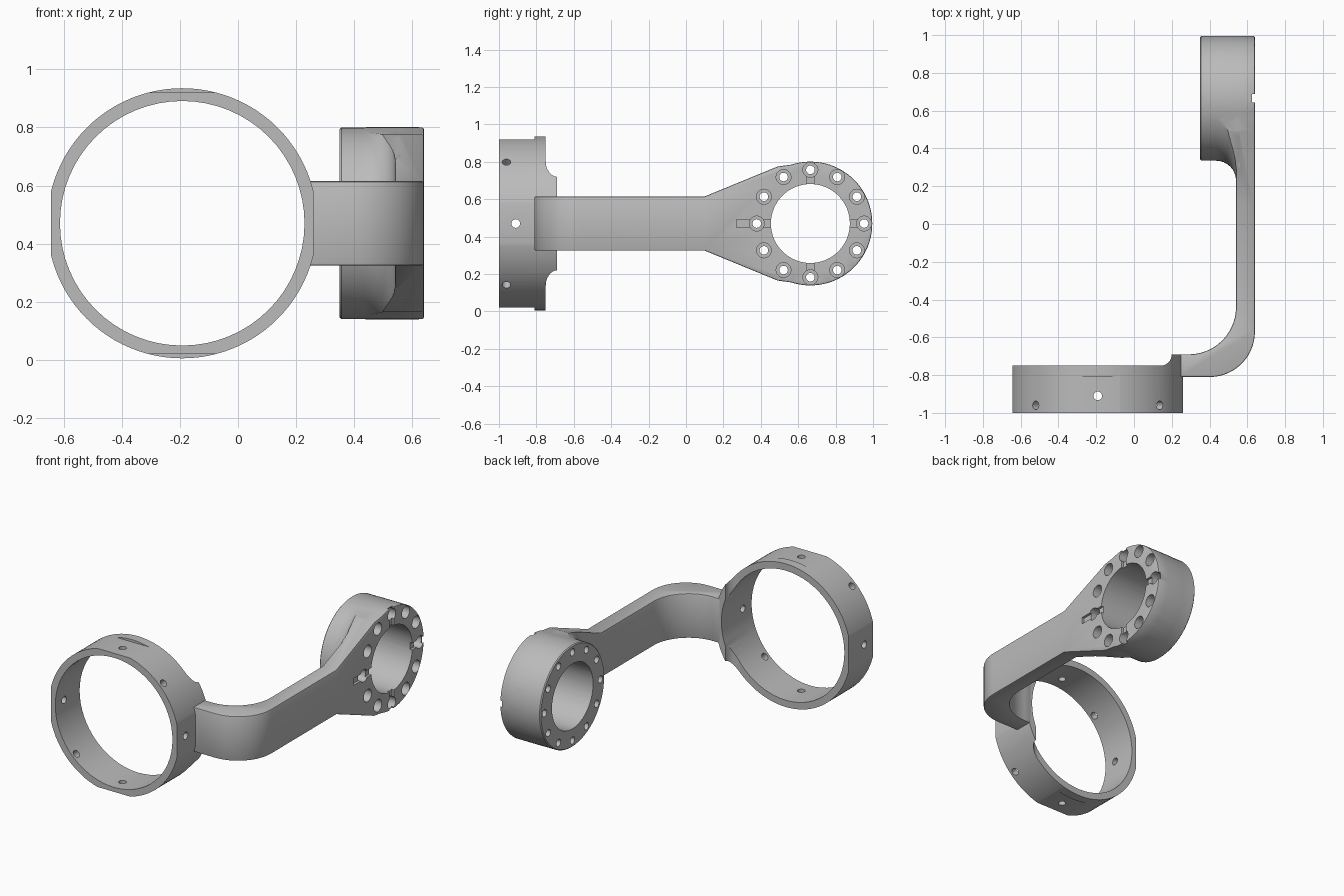
import bpy
import bmesh
from math import sin, cos, pi, radians
from mathutils import Vector, Matrix

cube = bpy.data.objects.get("Cube")
if cube:
    bpy.data.objects.remove(cube, do_unlink=True)

metal = bpy.data.materials.new("plain_grey")
metal.use_nodes = True
GREY = (0.5, 0.5, 0.5, 1)
metal.diffuse_color = GREY
metal.node_tree.nodes["Principled BSDF"].inputs["Base Color"].default_value = GREY

MID = 0.47                           # shared centre height
RING = Vector((-0.192, -0.875, MID))
HUB = Vector((0.495, 0.665, MID))
FACE = 0.64                          # outer face of the hub plate


def finish(name, bm):
    bmesh.ops.recalc_face_normals(bm, faces=bm.faces)
    mesh = bpy.data.meshes.new(name)
    bm.to_mesh(mesh)
    bm.free()
    obj = bpy.data.objects.new(name, mesh)
    bpy.context.collection.objects.link(obj)
    return obj


def cylinder(name, centre, axis, r, depth, sides=24):
    bm = bmesh.new()
    turn = Vector(axis).to_track_quat('Z', 'Y').to_matrix().to_4x4()
    bmesh.ops.create_cone(bm, cap_ends=True, segments=sides, radius1=r, radius2=r,
                          depth=depth, matrix=Matrix.Translation(centre) @ turn)
    return finish(name, bm)


def box(name, low, high):
    low, high = Vector(low), Vector(high)
    bm = bmesh.new()
    size = Matrix.Diagonal((high - low).to_4d())
    size[3][3] = 1
    bmesh.ops.create_cube(bm, size=1, matrix=Matrix.Translation((low + high) / 2) @ size)
    return finish(name, bm)


def prism(name, points, direction):
    bm = bmesh.new()
    face = bm.faces.new([bm.verts.new(p) for p in points])
    grown = bmesh.ops.extrude_face_region(bm, geom=[face], use_keep_orig=True)
    bmesh.ops.translate(bm, vec=direction,
                        verts=[v for v in grown["geom"] if isinstance(v, bmesh.types.BMVert)])
    return finish(name, bm)


def bake(obj):
    graph = bpy.context.evaluated_depsgraph_get()
    mesh = bpy.data.meshes.new_from_object(obj.evaluated_get(graph))
    obj.modifiers.clear()
    obj.data = mesh


def combine(obj, tool, operation='DIFFERENCE'):
    mod = obj.modifiers.new("combine", 'BOOLEAN')
    mod.operation, mod.solver, mod.object = operation, 'EXACT', tool
    bake(obj)
    bpy.data.objects.remove(tool, do_unlink=True)


def arc(cx, cy, r, start, end, steps):
    angles = [radians(start + (end - start) * i / steps) for i in range(steps + 1)]
    return [(cx + r * cos(a), cy + r * sin(a)) for a in angles]


# Clamp ring, long enough to include the raised boss beside the arm
ring = cylinder("clamp_ring", RING + Vector((0, 0.03, 0)), (0, 1, 0), 0.465, 0.31, 96)
combine(ring, cylinder("bore", RING, (0, 1, 0), 0.421, 1, 64))

# Trim the rear rim, leaving the boss with a filleted shoulder
rim = [(-0.8, -0.75), (0.13, -0.75)] + arc(0.14, -0.69, 0.06, -90, 0, 8)[1:]
rim += [(0.2, -0.6), (-0.8, -0.6)]
combine(ring, prism("rim_cut", [(x, y, -0.2) for x, y in rim], (0, 0, 1.5)))

# Flats on the four sides of the ring
for s in (-1, 1):
    a, b = sorted((RING.x + s * 0.4525, RING.x + s * 0.6))
    combine(ring, box("side_flat", (a, -1.1, -0.2), (b, -0.5, 1.2)))
    a, b = sorted((MID + s * 0.45, MID + s * 0.6))
    combine(ring, box("level_flat", (-0.8, -1.1, a), (0.5, -0.81, b)))

# Screw holes through the ring wall
for i in range(4):
    a = i * pi / 4
    y = -0.96 if i % 2 else -0.91
    combine(ring, cylinder("screw_hole", (RING.x, y, MID), (cos(a), 0, sin(a)), 0.023, 1.2))

# Side outline: straight arm flaring into the round hub
upper = [(-0.85, 0.145), (0.1, 0.145), (0.49, 0.305)]
outline = upper + arc(HUB.y, 0, 0.331, 108, -108, 48)
outline += [(y, -z) for y, z in reversed(upper)]


def side_prism(name):
    return prism(name, [(0, y, z + MID) for y, z in outline], (1, 0, 0))


# Arm: bent plan outline trimmed by the side outline
plan = [(0.235, -0.81)] + arc(0.40, -0.57, 0.24, -90, 0, 20)
plan += [(FACE, 1.05), (0.54, 1.05)]
plan += arc(0.29, -0.44, 0.25, 0, -90, 20) + [(0.235, -0.69)]
arm = prism("arm_and_hub", [(x, y, -0.1) for x, y in plan], (0, 0, 1.2))
combine(arm, side_prism("outline"), 'INTERSECT')
bevel = arm.modifiers.new("edge_rounding", 'BEVEL')
bevel.width, bevel.segments, bevel.angle_limit = 0.007, 2, radians(60)
bake(arm)

# Hub barrel with a flared root, lathed about x
profile = [(0.35, 0), (0.35, 0.324), (0.356, 0.33)]
profile += arc(0.435, 0.435, 0.105, -90, 0, 8) + [(0.56, 0.44), (0.56, 0)]
bm = bmesh.new()
verts = [bm.verts.new((x, HUB.y, MID + r)) for x, r in profile]
edges = [bm.edges.new(pair) for pair in zip(verts, verts[1:])]
bmesh.ops.spin(bm, geom=verts + edges, cent=HUB, axis=(1, 0, 0), angle=2 * pi, steps=64)
bmesh.ops.remove_doubles(bm, verts=bm.verts, dist=0.0001)
barrel = finish("hub_barrel", bm)
combine(barrel, side_prism("outline"), 'INTERSECT')
combine(arm, barrel, 'UNION')

# Hub bore, cross slots and counterbored bolt circle
combine(arm, cylinder("hub_bore", HUB, (1, 0, 0), 0.211, 1, 64))
floor = FACE - 0.016
combine(arm, box("cross_slot", (floor, 0.27, MID - 0.022), (0.7, 1.1, MID + 0.022)))
combine(arm, box("upright_slot", (floor, HUB.y - 0.022, 0), (0.7, HUB.y + 0.022, 1)))
for i in range(12):
    a = i * pi / 6
    y, z = HUB.y + 0.287 * cos(a), MID + 0.287 * sin(a)
    combine(arm, cylinder("bolt_hole", (HUB.x, y, z), (1, 0, 0), 0.023, 1, 20))
    combine(arm, cylinder("counterbore", (FACE, y, z), (1, 0, 0), 0.04, 0.12, 20))

# Material and shading
for obj in (ring, arm):
    obj.data.materials.clear()
    obj.data.materials.append(metal)
    bpy.ops.object.select_all(action='DESELECT')
    obj.select_set(True)
    bpy.context.view_layer.objects.active = obj
    bpy.ops.object.shade_smooth_by_angle(angle=radians(30))
